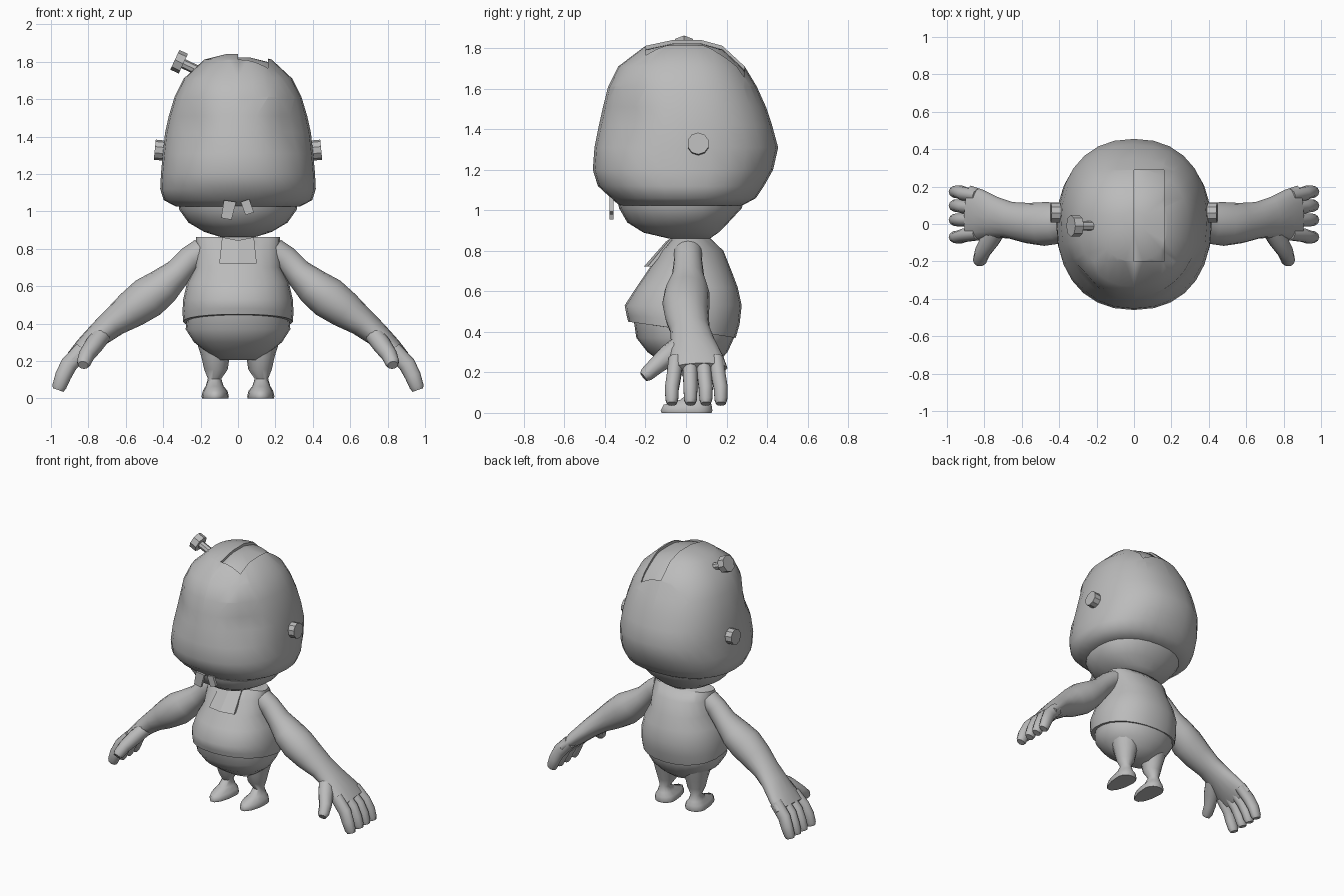
import bpy, bmesh, math
from mathutils import Vector

if "Cube" in bpy.data.objects:
    bpy.data.objects.remove(bpy.data.objects["Cube"])

grey = bpy.data.materials.new("clay_grey")
grey.diffuse_color = (0.5, 0.5, 0.5, 1)
grey.use_nodes = True
grey.node_tree.nodes["Principled BSDF"].inputs["Base Color"].default_value = grey.diffuse_color


def finish(name, bm, mirror=False, angle=40):
    bmesh.ops.recalc_face_normals(bm, faces=bm.faces)
    me = bpy.data.meshes.new(name)
    bm.to_mesh(me)
    bm.free()
    ob = bpy.data.objects.new(name, me)
    bpy.context.collection.objects.link(ob)
    me.materials.append(grey)
    bpy.ops.object.select_all(action='DESELECT')
    ob.select_set(True)
    bpy.context.view_layer.objects.active = ob
    bpy.ops.object.shade_smooth_by_angle(angle=math.radians(angle))
    if mirror:
        ob.modifiers.new("mirror", 'MIRROR').use_mirror_merge = False
    return ob


def skin(bm, loops):
    # join consecutive vertex loops and cap both ends
    n = len(loops[0])
    for a, b in zip(loops, loops[1:]):
        for i in range(n):
            j = (i + 1) % n
            bm.faces.new((a[i], a[j], b[j], b[i]))
    bm.faces.new(loops[0])
    bm.faces.new(loops[-1])


def power(v, e):
    return math.copysign(abs(v) ** (2 / e), v)


def loft(bm, rings, n=20, e=2.0):
    # ring: z, half width, front depth, back depth, centre x, centre y, tilt
    loops = []
    for r in rings:
        z, hw, f, b, cx, cy, tilt = tuple(r) + (0,) * (7 - len(r))
        loop = []
        for i in range(n):
            t = 2 * math.pi * i / n
            c, s = power(math.cos(t), e), power(math.sin(t), e)
            loop.append(bm.verts.new((cx + hw * c, cy + s * (b if s > 0 else f), z + tilt * s)))
        loops.append(loop)
    skin(bm, loops)


def tube(bm, pts, n=12):
    # point: x, y, z, radius in the xz plane, radius along y
    ps = [Vector(p[:3]) for p in pts]
    loops = []
    for k, p in enumerate(ps):
        t = (ps[min(k + 1, len(ps) - 1)] - ps[max(k - 1, 0)]).normalized()
        u = t.cross(Vector((0, 1, 0))).normalized()
        v = u.cross(t)
        ru, rv = pts[k][3], pts[k][4]
        loops.append([bm.verts.new(p + u * ru * math.cos(a) + v * rv * math.sin(a))
                      for a in (2 * math.pi * i / n for i in range(n))])
    skin(bm, loops)


def rod(bm, a, b, r, n):
    # straight cylinder between two points
    a, b = Vector(a), Vector(b)
    u = (b - a).cross(Vector((0, 1, 0))).normalized()
    v = u.cross((b - a).normalized())
    skin(bm, [[bm.verts.new(p + r * (u * math.cos(t) + v * math.sin(t)))
               for t in (2 * math.pi * i / n for i in range(n))] for p in (a, b)])


# head with hollowed eye corners
bm = bmesh.new()
loft(bm, [(1.842, .06, .06, .07), (1.812, .18, .20, .18), (1.71, .29, .335, .29),
          (1.61, .34, .385, .35), (1.51, .37, .41, .395), (1.42, .39, .43, .425),
          (1.31, .402, .452, .455), (1.20, .412, .46, .43), (1.12, .416, .435, .385),
          (1.06, .397, .37, .345), (1.025, .33, .33, .28)], n=28, e=2.25)
for v in bm.verts:
    a = abs(math.atan2(abs(v.co.x), -v.co.y)) - math.radians(42)
    d = .085 * math.exp(-(a / .33) ** 2 - ((v.co.z - 1.46) / .11) ** 2)
    v.co.x *= 1 - d
    v.co.y *= 1 - d
# sunken strip on the crown
for co, no in (((0, 0, 0), (1, 0, 0)), ((.16, 0, 0), (1, 0, 0)),
               ((0, -.2, 0), (0, 1, 0)), ((0, .29, 0), (0, 1, 0))):
    top = [f for f in bm.faces if f.calc_center_median().z > 1.6]
    geom = set(top) | {e for f in top for e in f.edges} | {v for f in top for v in f.verts}
    bmesh.ops.bisect_plane(bm, geom=list(geom), plane_co=co, plane_no=no)
strip = []
for f in bm.faces:
    c = f.calc_center_median()
    if c.z > 1.6 and 0 < c.x < .16 and -.2 < c.y < .29:
        strip.append(f)
out = bmesh.ops.extrude_face_region(bm, geom=strip)["geom"]
bmesh.ops.delete(bm, geom=strip, context='FACES')
bmesh.ops.translate(bm, vec=(0, 0, -.018),
                    verts=[g for g in out if isinstance(g, bmesh.types.BMVert)])
finish("head", bm, angle=50)

# lower jaw
bm = bmesh.new()
loft(bm, [(1.06, .32, .34, .29), (1.01, .315, .33, .275), (.94, .265, .29, .21),
          (.89, .18, .21, .16), (.862, .09, .09, .12)], n=24, e=2.2)
finish("jaw", bm)

# two crooked teeth, as quads in the xz plane given thickness
for name, quad in (("tooth_left", ((-.075, 1.06), (-.01, 1.05), (-.035, .955), (-.09, .965))),
                   ("tooth_right", ((.015, 1.05), (.06, 1.065), (.085, .995), (.04, .98)))):
    bm = bmesh.new()
    skin(bm, [[bm.verts.new((x, y, z)) for x, z in quad] for y in (-.377, -.358)])
    finish(name, bm, angle=30)

# bolts on the sides of the head
bm = bmesh.new()
rod(bm, (.34, .06, 1.32), (.40, .06, 1.325), .035, 10)
rod(bm, (.395, .06, 1.325), (.445, .06, 1.33), .054, 10)
finish("side_bolt", bm, mirror=True, angle=30)

# bolt sticking out of the skull
bm = bmesh.new()
base, axis = Vector((-.315, -.01, 1.80)), Vector((-.9, 0, .42)).normalized()
rod(bm, base - axis * .17, base, .026, 8)
rod(bm, base - axis * .025, base + axis * .025, .058, 8)
finish("skull_bolt", bm, angle=30)

# shirt, hem higher in front
bm = bmesh.new()
loft(bm, [(.862, .225, .07, .12), (.80, .225, .125, .185), (.70, .23, .19, .225),
          (.62, .272, .245, .255), (.53, .293, .303, .275), (.46, .297, .293, .265, 0, 0, -.02),
          (.41, .293, .285, .245, 0, 0, -.04)], n=24, e=2.2)
finish("shirt", bm, angle=50)

# collar flap
bm = bmesh.new()
flap = ((0, -.10, .845), (.085, -.075, .862), (.10, -.19, .722), (0, -.208, .722))
skin(bm, [[bm.verts.new((x, y + d, z)) for x, y, z in flap] for d in (0, .02)])
finish("collar", bm, mirror=True, angle=30)

# trousers
bm = bmesh.new()
loft(bm, [(.47, .27, .26, .24), (.37, .28, .245, .237), (.30, .235, .19, .205),
          (.25, .17, .12, .16), (.205, .10, .05, .10)], n=24, e=2.1)
finish("trousers", bm, angle=60)

# legs with feet
bm = bmesh.new()
loft(bm, [(.30, .11, .10, .10, .11, .05), (.22, .075, .08, .08, .12, .05),
          (.155, .063, .06, .06, .118, .05), (.105, .036, .04, .04, .125, .06),
          (.065, .048, .09, .055, .125, .06), (.04, .066, .175, .068, .122, .06),
          (.012, .073, .19, .072, .122, .06), (0, .07, .185, .068, .122, .06)], n=14)
finish("leg", bm, mirror=True, angle=60)

# arms widening into flat palms
bm = bmesh.new()
tube(bm, [(.19, .01, .79, .07, .07), (.25, .01, .75, .07, .07), (.32, .01, .675, .075, .08),
          (.40, .005, .60, .098, .11), (.48, 0, .54, .112, .117), (.57, .005, .475, .10, .108),
          (.66, .02, .41, .078, .098), (.74, .035, .345, .066, .11),
          (.82, .05, .27, .056, .135), (.88, .055, .215, .042, .15)], n=16)
finish("arm", bm, mirror=True, angle=60)

# four fingers and a thumb
bm = bmesh.new()
for y0, y1 in ((-.05, -.07), (.02, .022), (.085, .098), (.15, .172)):
    tube(bm, [(.83, y0, .26, .045, .038), (.905, (y0 + y1) / 2, .18, .046, .037),
              (.935, y1, .12, .043, .036), (.955, y1, .065, .038, .033),
              (.962, y1, .045, .03, .024)], n=10)
finish("fingers", bm, mirror=True, angle=60)
bm = bmesh.new()
tube(bm, [(.72, -.01, .35, .05, .05), (.77, -.085, .285, .05, .055),
          (.81, -.15, .23, .043, .042), (.825, -.195, .19, .038, .036),
          (.828, -.21, .178, .028, .026)], n=10)
finish("thumb", bm, mirror=True, angle=60)
